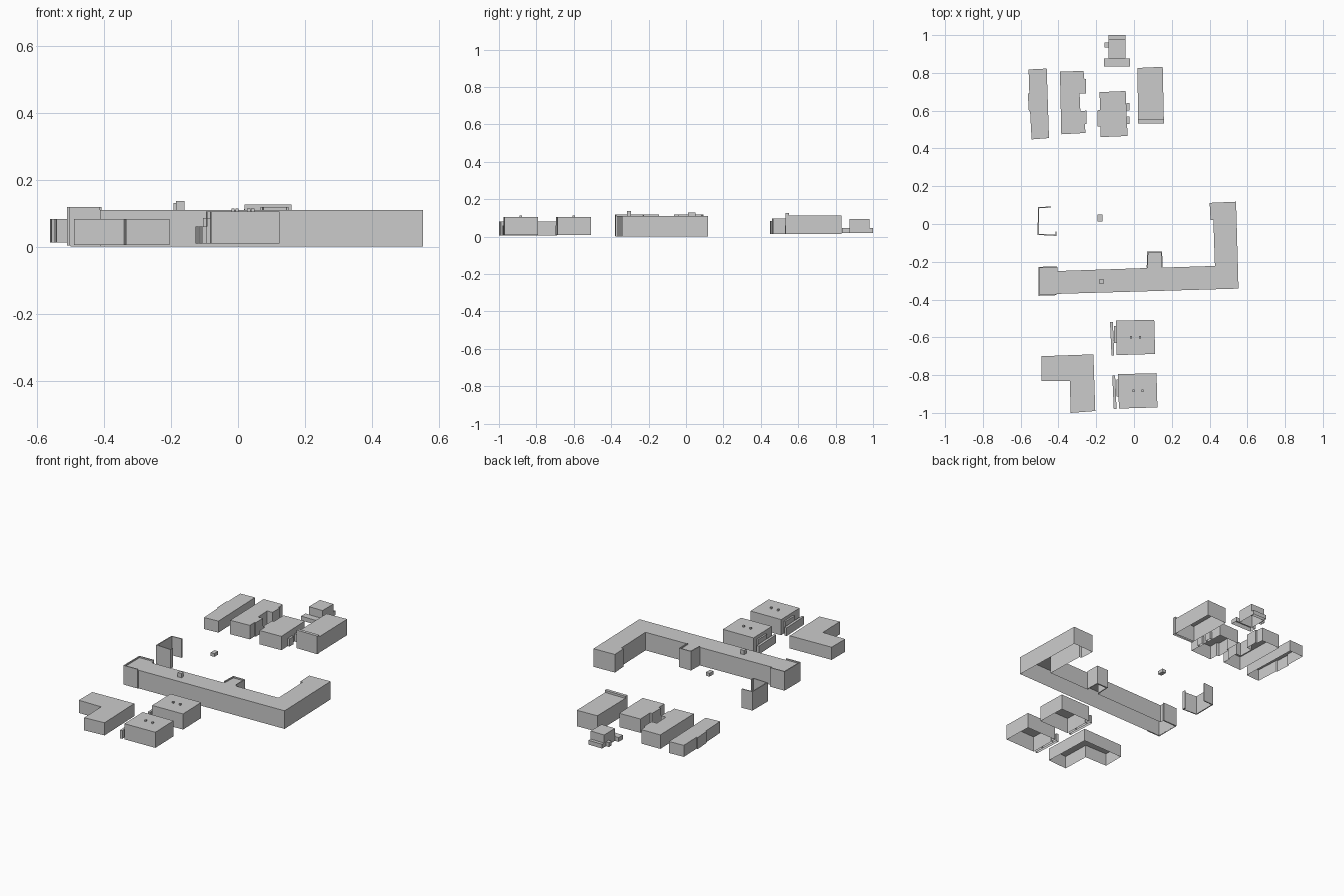
import bpy, bmesh


def shell(name, pts, z0, z1, floor=False):
    """Flat-roofed block with walls and no floor, from a plan outline."""
    area = sum(a[0] * b[1] - b[0] * a[1] for a, b in zip(pts, pts[1:] + pts[:1]))
    if area < 0:
        pts = pts[::-1]
    bm = bmesh.new()
    lo = [bm.verts.new((x, y, z0)) for x, y in pts]
    hi = [bm.verts.new((x, y, z1)) for x, y in pts]
    n = len(pts)
    for i in range(n):
        j = (i + 1) % n
        bm.faces.new((lo[i], lo[j], hi[j], hi[i]))
    bm.faces.new(hi)
    if floor:
        bm.faces.new(lo[::-1])
    return finish(name, bm)


def finish(name, bm):
    me = bpy.data.meshes.new(name)
    bm.to_mesh(me)
    bm.free()
    ob = bpy.data.objects.new(name, me)
    bpy.context.collection.objects.link(ob)
    return ob


def box(name, x0, x1, y0, y1, z0, z1, floor=False):
    return shell(name, [(x0, y0), (x1, y0), (x1, y1), (x0, y1)], z0, z1, floor)


def wall(name, path, z0, z1, t=0.006):
    """Thin freestanding wall along an open path."""
    bm = bmesh.new()
    lo = [bm.verts.new((x, y, z0)) for x, y in path]
    hi = [bm.verts.new((x, y, z1)) for x, y in path]
    for i in range(len(path) - 1):
        bm.faces.new((lo[i], lo[i + 1], hi[i + 1], hi[i]))
    ob = finish(name, bm)
    m = ob.modifiers.new("thickness", "SOLIDIFY")
    m.thickness, m.offset, m.use_even_offset = t, 0, True
    return ob


# Main long building with its wing, end block and entrance bay
shell("main_building", [
    (-0.50, -0.377), (-0.41, -0.375), (-0.41, -0.37), (0.553, -0.342),
    (0.54, 0.118), (0.40, 0.112), (0.405, 0.022), (0.42, 0.02),
    (0.428, -0.222), (0.148, -0.231), (0.146, -0.15), (0.072, -0.15),
    (0.07, -0.233), (-0.405, -0.249), (-0.405, -0.228), (-0.50, -0.231)], 0, 0.11)

# Raised parapet walls around the end block and entrance bay
wall("end_block_parapet", [(-0.412, -0.374), (-0.502, -0.377),
                           (-0.502, -0.23), (-0.408, -0.227)], 0.003, 0.118)
wall("entrance_parapet", [(0.07, -0.23), (0.073, -0.149),
                          (0.146, -0.148), (0.148, -0.228)], 0.003, 0.118)
# Freestanding U-shaped wall
wall("courtyard_wall", [(-0.44, 0.09), (-0.506, 0.086), (-0.507, -0.055),
                        (-0.412, -0.06), (-0.412, -0.04)], 0.003, 0.118)

# Roof boxes
box("roof_stack", -0.185, -0.16, -0.316, -0.293, 0.11, 0.136)
box("floating_stack", -0.193, -0.168, 0.012, 0.05, 0.11, 0.13, True)

# L-shaped front building
shell("corner_building", [(-0.49, -0.70), (-0.215, -0.69), (-0.205, -0.99),
                          (-0.335, -1.0), (-0.34, -0.83), (-0.49, -0.83)], 0.005, 0.082)

# Two matching front houses, each with side lean-tos and two chimneys
for label, dx, dy in (("north", 0, 0), ("south", 0.012, -0.283)):
    shell("front_house_" + label, [(x + dx, y + dy) for x, y in (
        (-0.096, -0.512), (0.107, -0.507), (0.112, -0.688), (-0.092, -0.694))], 0.01, 0.105)
    shell("lean_to_" + label, [(x + dx, y + dy) for x, y in (
        (-0.127, -0.52), (-0.112, -0.52), (-0.107, -0.62),
        (-0.105, -0.696), (-0.119, -0.697))], 0.01, 0.06)
    box("side_bay_" + label, -0.105 + dx, -0.092 + dx, -0.63 + dy, -0.54 + dy, 0.01, 0.085)
    for i, x in enumerate((-0.015, 0.032)):
        box(f"chimney_{label}_{i}", x - 0.005 + dx, x + 0.005 + dx,
            -0.606 + dy, -0.594 + dy, 0.105, 0.114)

# Back row of houses
shell("back_house_1", [(-0.558, 0.818), (-0.462, 0.823), (-0.45, 0.455), (-0.542, 0.448),
                       (-0.55, 0.595), (-0.557, 0.6), (-0.562, 0.69), (-0.554, 0.69)],
      0.013, 0.083)
shell("back_house_2", [(-0.392, 0.807), (-0.267, 0.81), (-0.263, 0.767), (-0.253, 0.767),
                       (-0.253, 0.692), (-0.288, 0.692), (-0.284, 0.598), (-0.251, 0.6),
                       (-0.252, 0.53), (-0.26, 0.53), (-0.257, 0.482), (-0.385, 0.475)],
      0.013, 0.098)
shell("back_house_3", [(-0.182, 0.698), (-0.044, 0.704), (-0.034, 0.466), (-0.177, 0.46),
                       (-0.178, 0.515), (-0.193, 0.517), (-0.193, 0.602), (-0.18, 0.603)],
      0.013, 0.097)
for i, (y0, y1) in enumerate(((0.53, 0.57), (0.6, 0.64))):
    box(f"back_house_3_bay_{i}", -0.04, -0.025, y0, y1, 0.013, 0.06)
shell("back_house_4", [(0.018, 0.826), (0.152, 0.832), (0.158, 0.545), (0.022, 0.54)],
      0.015, 0.112)
box("back_house_4_front", 0.02, 0.16, 0.533, 0.552, 0.015, 0.125)

# Small northern house with low extensions
box("north_house", -0.135, -0.044, 0.875, 0.98, 0.02, 0.095)
box("north_house_front_wing", -0.16, -0.02, 0.835, 0.876, 0.02, 0.046)
box("north_house_back_wing", -0.135, -0.044, 0.98, 1.0, 0.02, 0.046)
box("north_house_side_wing", -0.155, -0.135, 0.935, 0.962, 0.02, 0.046)
